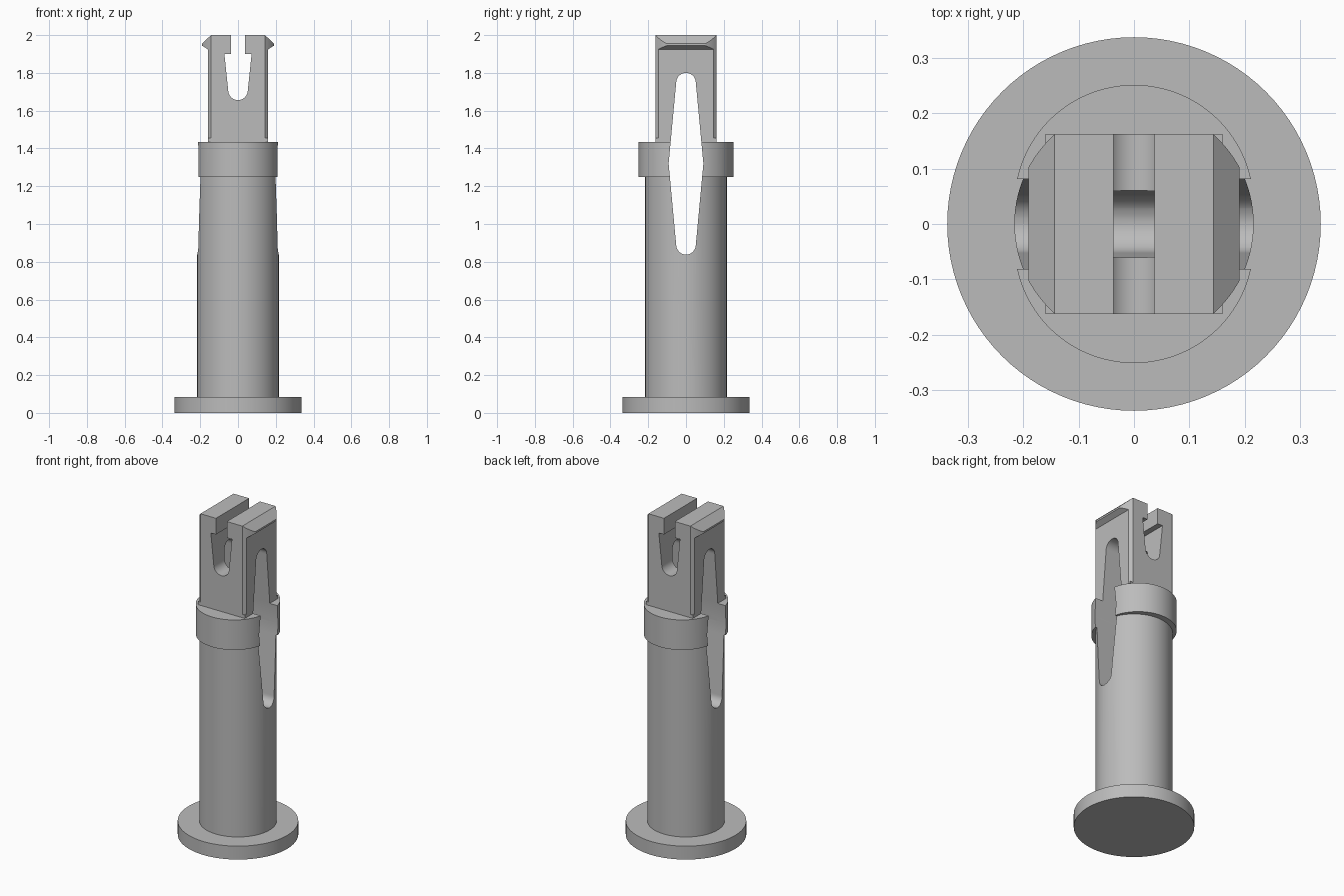
import bpy, bmesh
from math import pi, sin, cos

cube = bpy.data.objects.get("Cube")
if cube:
    bpy.data.objects.remove(cube)

grey = bpy.data.materials.new("plain grey")
grey.use_nodes = True
grey.diffuse_color = (0.5, 0.5, 0.5, 1)
grey.node_tree.nodes["Principled BSDF"].inputs["Base Color"].default_value = (0.5, 0.5, 0.5, 1)

R = 0.216           # shaft radius
SHOULDER = 1.435    # top of the collar
TOP = 2.0


def finish(name, bm):
    bmesh.ops.recalc_face_normals(bm, faces=bm.faces)
    mesh = bpy.data.meshes.new(name)
    bm.to_mesh(mesh)
    bm.free()
    mesh.materials.append(grey)
    obj = bpy.data.objects.new(name, mesh)
    bpy.context.collection.objects.link(obj)
    return obj


def cylinder(name, radius, z0, z1, y=0):
    bm = bmesh.new()
    bmesh.ops.create_cone(bm, cap_ends=True, segments=96, radius1=radius,
                          radius2=radius, depth=z1 - z0)
    bmesh.ops.translate(bm, verts=bm.verts, vec=(0, y, (z0 + z1) / 2))
    return finish(name, bm)


def prism(name, profile, axis):
    """Extrude a (side, height) profile right through the model along x or y."""
    bm = bmesh.new()
    place = (lambda d, u, v: (d, u, v)) if axis == "x" else (lambda d, u, v: (u, d, v))
    face = bm.faces.new([bm.verts.new(place(-0.6, u, v)) for u, v in profile])
    ext = bmesh.ops.extrude_face_region(bm, geom=[face])["geom"]
    verts = [e for e in ext if isinstance(e, bmesh.types.BMVert)]
    bmesh.ops.translate(bm, verts=verts, vec=place(1.2, 0, 0))
    return finish(name, bm)


def combine(target, other, operation):
    mod = target.modifiers.new(operation, "BOOLEAN")
    mod.operation = operation
    mod.solver = "EXACT"
    mod.object = other
    bpy.context.view_layer.objects.active = target
    bpy.ops.object.modifier_apply(modifier=mod.name)
    bpy.data.objects.remove(other)


def arc(z, r, start, steps=16):
    return [(r * cos(start + pi * i / steps), z + r * sin(start + pi * i / steps))
            for i in range(steps + 1)]


# Foot flange
flange = cylinder("foot_flange", 0.337, 0, 0.083)

# Shaft, with a collar made of two discs shifted front and back
body = cylinder("slotted_pin", R, 0.04, TOP)
for side in (-1, 1):
    combine(body, cylinder("collar", R, 1.25, SHOULDER + 0.02, side * 0.035), "UNION")

# Square head with a snap hook on its left and right sides
hook = [(0.6, SHOULDER), (0.6, 2.1), (0.0386, 2.1), (0.19, 1.955),
        (0.19, 1.944), (0.16, 1.925), (0.16, SHOULDER)]
flat = [(0.162, SHOULDER), (0.6, SHOULDER), (0.6, 2.1), (0.162, 2.1)]
for side in (-1, 1):
    combine(body, prism("hook_cutter", [(side * u, v) for u, v in hook], "y"), "DIFFERENCE")
    combine(body, prism("flat_cutter", [(side * u, v) for u, v in flat], "x"), "DIFFERENCE")

# Long diamond slot from side to side
diamond = arc(0.89, 0.052, pi) + [(0.092, 1.32)] + arc(1.748, 0.052, 0) + [(-0.092, 1.32)]
combine(body, prism("long_slot_cutter", diamond, "x"), "DIFFERENCE")

# Keyhole slot from front to back, open at the top
keyhole = arc(1.708, 0.052, pi) + [(0.072, 1.9), (0.037, 1.9), (0.037, 2.1),
                                   (-0.037, 2.1), (-0.037, 1.9), (-0.072, 1.9)]
combine(body, prism("keyhole_cutter", keyhole, "y"), "DIFFERENCE")

# Smooth the round walls and keep the edges crisp
for obj in (flange, body):
    bpy.ops.object.select_all(action="DESELECT")
    obj.select_set(True)
    bpy.context.view_layer.objects.active = obj
    bpy.ops.object.shade_smooth_by_angle(angle=pi / 9)
